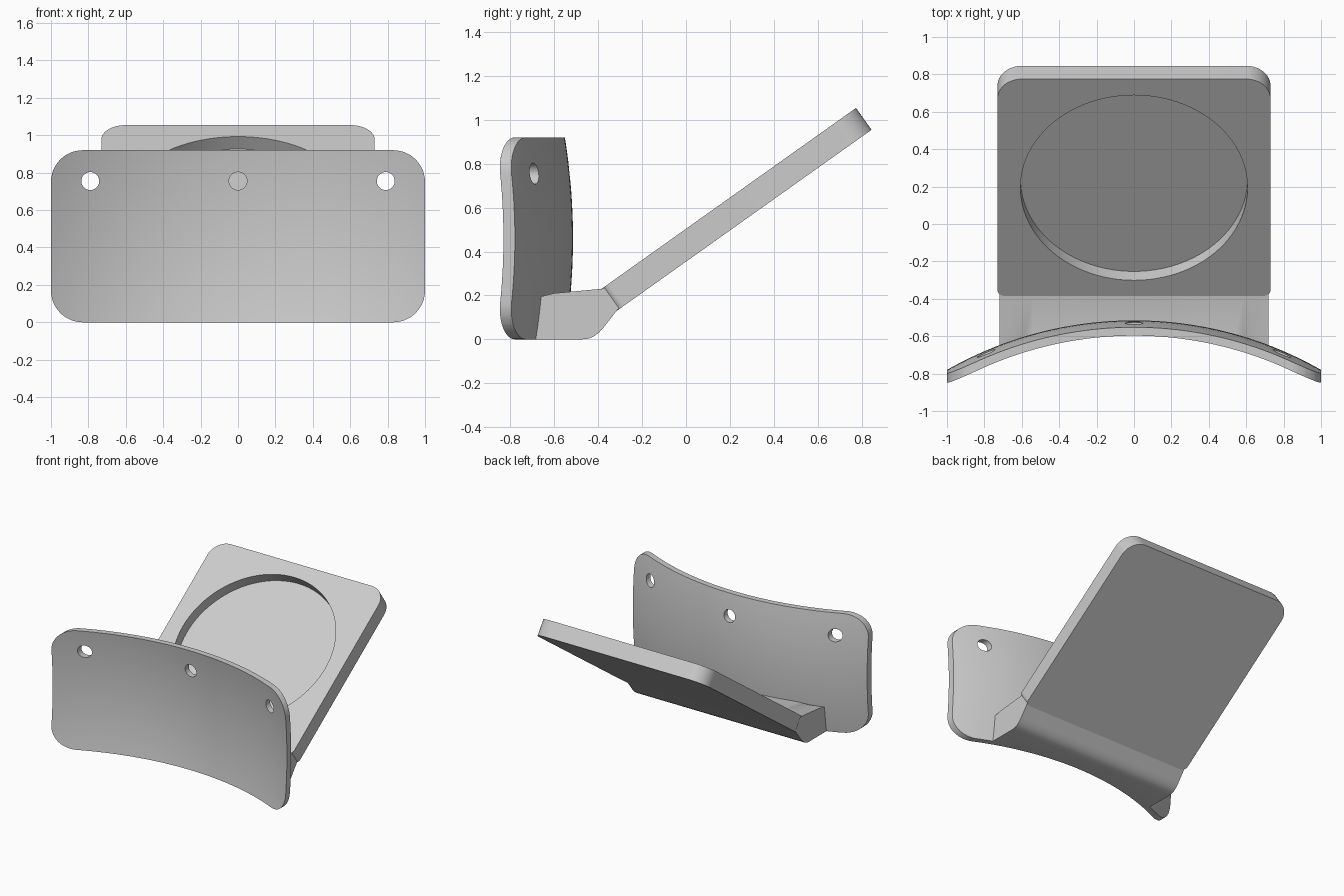
import bpy, bmesh, math
from mathutils import Matrix

if "Cube" in bpy.data.objects:
    bpy.data.objects.remove(bpy.data.objects["Cube"])

grey = bpy.data.materials.new("light_grey")
grey.diffuse_color = (0.6, 0.6, 0.6, 1)
grey.use_nodes = True
grey.node_tree.nodes["Principled BSDF"].inputs["Base Color"].default_value = grey.diffuse_color


def finish(name, bm, matrix=None):
    """Turn a bmesh into an object with consistent normals."""
    if matrix:
        bm.transform(matrix)
    bmesh.ops.recalc_face_normals(bm, faces=bm.faces)
    mesh = bpy.data.meshes.new(name)
    bm.to_mesh(mesh)
    bm.free()
    mesh.materials.append(grey)
    obj = bpy.data.objects.new(name, mesh)
    bpy.context.collection.objects.link(obj)
    return obj


def rounded_prism(name, half_w, y0, y1, r_low, r_high, z0, z1, matrix):
    """Rounded rectangle in XY, extruded along Z, then placed by matrix."""
    bm = bmesh.new()
    corners = [(half_w - r_high, y1 - r_high, r_high, 0), (-half_w + r_high, y1 - r_high, r_high, 90),
               (-half_w + r_low, y0 + r_low, r_low, 180), (half_w - r_low, y0 + r_low, r_low, 270)]
    verts = []
    for cx, cy, r, start in corners:
        for i in range(13):
            a = math.radians(start + 90 * i / 12)
            verts.append(bm.verts.new((cx + r * math.cos(a), cy + r * math.sin(a), z0)))
    face = bm.faces.new(verts)
    ext = bmesh.ops.extrude_face_region(bm, geom=[face])
    for v in ext["geom"]:
        if isinstance(v, bmesh.types.BMVert):
            v.co.z = z1
    return finish(name, bm, matrix)


def cylinder(name, radius, depth, segments, matrix):
    bm = bmesh.new()
    bmesh.ops.create_cone(bm, cap_ends=True, segments=segments, radius1=radius,
                          radius2=radius, depth=depth)
    return finish(name, bm, matrix)


def cut(obj, cutter, operation="DIFFERENCE"):
    """Apply a boolean and discard the cutter."""
    mod = obj.modifiers.new("cut", "BOOLEAN")
    mod.operation, mod.solver, mod.object = operation, "EXACT", cutter
    deps = bpy.context.evaluated_depsgraph_get()
    mesh = bpy.data.meshes.new_from_object(obj.evaluated_get(deps))
    obj.modifiers.clear()
    obj.data = mesh
    bpy.data.objects.remove(cutter)


def smooth(obj):
    bpy.ops.object.select_all(action="DESELECT")
    obj.select_set(True)
    bpy.context.view_layer.objects.active = obj
    bpy.ops.object.shade_smooth_by_angle(angle=math.radians(30))


def plate_y(x, z, radius=2.02):
    """Doubly curved surface of the plate; radius 2.02 is its back side."""
    return -2.535 + math.sqrt(radius ** 2 - x * x) - 0.037 * ((z - 0.46) / 0.46) ** 2


# Curved plate: bent slab trimmed to a rounded rectangle
NX, NZ = 48, 20
bm = bmesh.new()
layers = []
for radius in (2.02, 1.975):
    grid = []
    for i in range(NX + 1):
        x = -1.05 + 2.1 * i / NX
        zs = [-0.05 + 1.02 * j / NZ for j in range(NZ + 1)]
        grid.append([bm.verts.new((x, plate_y(x, z, radius), z)) for z in zs])
    for i in range(NX):
        for j in range(NZ):
            bm.faces.new((grid[i][j], grid[i + 1][j], grid[i + 1][j + 1], grid[i][j + 1]))
    layers.append(grid)
rim = [(i, 0) for i in range(NX)] + [(NX, j) for j in range(NZ)]
rim += [(i, NZ) for i in range(NX, 0, -1)] + [(0, j) for j in range(NZ, 0, -1)]
back, front = layers
for (a, b), (c, d) in zip(rim, rim[1:] + rim[:1]):
    bm.faces.new((back[a][b], back[c][d], front[c][d], front[a][b]))
plate = finish("curved_plate", bm)
upright = Matrix.Rotation(math.radians(90), 4, "X")
cut(plate, rounded_prism("trim", 1.0, 0, 0.92, 0.17, 0.17, 0.2, 1.5, upright), "INTERSECT")

# Three screw holes
for x in (-0.79, 0, 0.79):
    cut(plate, cylinder("hole", 0.048, 1.5, 32, Matrix.Translation((x, -0.7, 0.755)) @ upright))
smooth(plate)

# Tilted tray with a round recess
tilt = Matrix.Translation((0, -0.385, 0.23)) @ Matrix.Rotation(math.radians(35.4), 4, "X")
tray = rounded_prism("tray", 0.73, 0, 1.423, 0.04, 0.13, -0.122, 0, tilt)
cut(tray, cylinder("recess", 0.607, 0.4, 96, tilt @ Matrix.Translation((0, 0.71, 0.118))))
smooth(tray)

# Bracket joining plate and tray; its front edge follows the plate's curve
profile = [(-1, 0.0), (-1, 0.1), (-1, 0.19), (-0.6, 0.21), (-0.385, 0.23), (-0.34, 0.245),
           (-0.285, 0.165), (-0.32, 0.125), (-0.372, 0.058), (-0.395, 0.032),
           (-0.42, 0.013), (-0.445, 0.003), (-0.47, 0.0)]
bm = bmesh.new()
rings = []
for i in range(33):
    x = -0.72 + 1.44 * i / 32
    rings.append([bm.verts.new((x, max(y, plate_y(x, z) - 0.02), z)) for y, z in profile])
for r0, r1 in zip(rings, rings[1:]):
    for k in range(len(profile)):
        n = (k + 1) % len(profile)
        bm.faces.new((r0[k], r0[n], r1[n], r1[k]))
bm.faces.new(rings[0])
bm.faces.new(rings[-1])
smooth(finish("bracket", bm))
